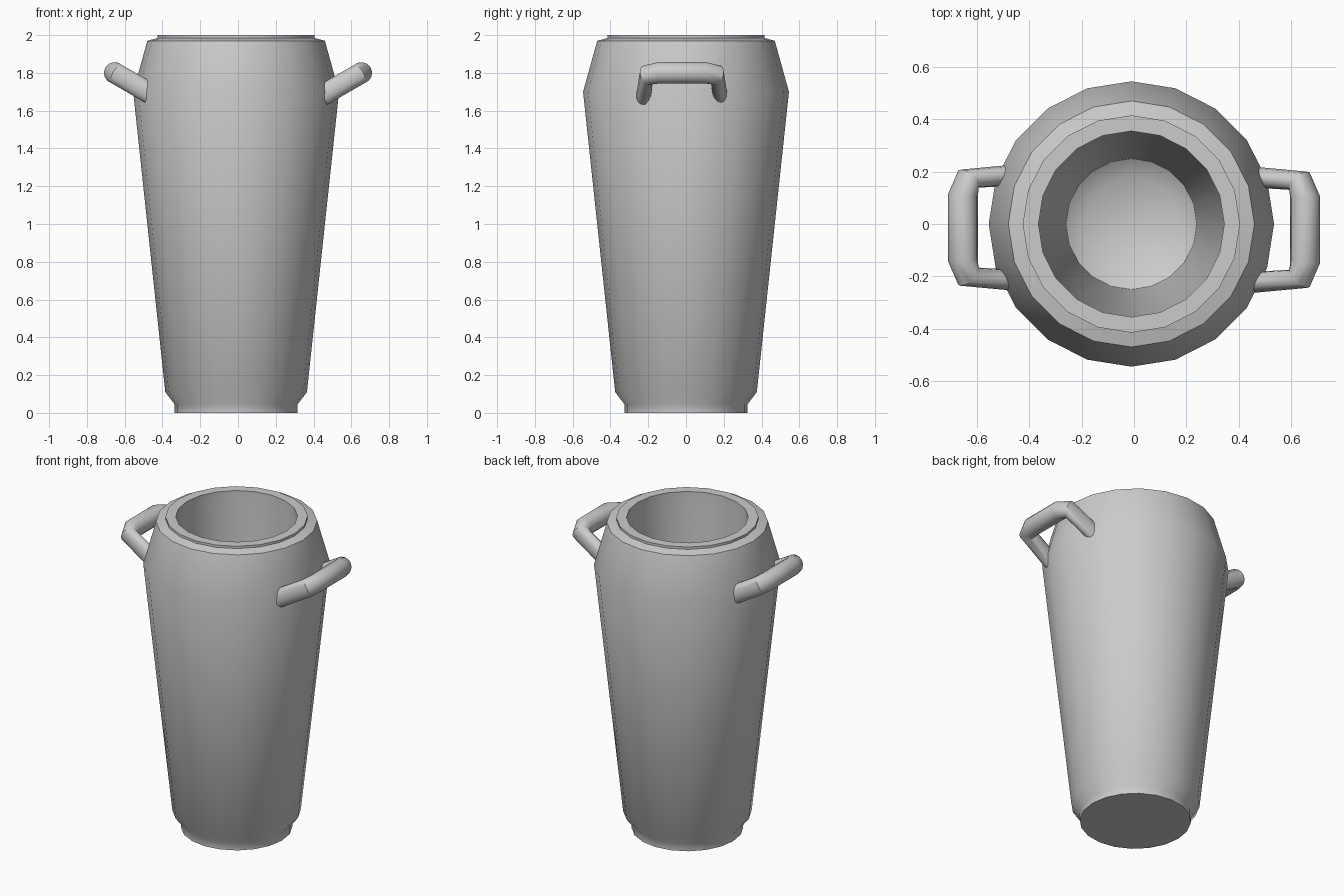
import bpy, bmesh, math
from mathutils import Vector

if "Cube" in bpy.data.objects:
    bpy.data.objects.remove(bpy.data.objects["Cube"])


def finish(bm, name):
    bmesh.ops.recalc_face_normals(bm, faces=bm.faces)
    mesh = bpy.data.meshes.new(name)
    bm.to_mesh(mesh)
    bm.free()
    obj = bpy.data.objects.new(name, mesh)
    bpy.context.collection.objects.link(obj)
    bpy.ops.object.select_all(action='DESELECT')
    obj.select_set(True)
    bpy.context.view_layer.objects.active = obj
    bpy.ops.object.shade_smooth_by_angle(angle=math.radians(42))
    return obj


def skin(rings, name):
    """Join successive rings of points with quads and cap both ends."""
    bm = bmesh.new()
    loops = [[bm.verts.new(p) for p in ring] for ring in rings]
    n = len(loops[0])
    for a, b in zip(loops, loops[1:]):
        for i in range(n):
            j = (i + 1) % n
            bm.faces.new((a[i], a[j], b[j], b[i]))
    bm.faces.new(loops[0])
    bm.faces.new(loops[-1])
    return finish(bm, name)


def circle(r, z, n=20):
    return [(-0.01 + r * math.cos(2 * math.pi * i / n),
             r * math.sin(2 * math.pi * i / n), z) for i in range(n)]


# Vase body: outer wall, stepped rim, then hollow inside
profile = [(0.325, 0), (0.325, 0.045), (0.375, 0.11), (0.545, 1.70),
           (0.47, 1.97), (0.415, 1.985), (0.415, 2.0), (0.355, 2.0),
           (0.355, 1.93), (0.25, 0.16), (0.18, 0.11)]
skin([circle(r, z) for r, z in profile], "vase_body")


# Handles: oval rings between outer and inner outline, tilted up 30 degrees
# each pair: (outer u, outer y), (inner u, inner y), u runs outward along the tilt
half = [((-0.24, 0.242), (-0.24, 0.162)),
        ((0.01, 0.222), (-0.057, 0.152)),
        ((0.057, 0.13), (-0.057, 0.12))]
outline = half + [((a[0], -a[1]), (b[0], -b[1])) for a, b in reversed(half)]
tilt = math.radians(30)


def handle(side, y_mid, name, n=14):
    along = Vector((side * math.cos(tilt), 0, math.sin(tilt)))
    normal = Vector((-side * math.sin(tilt), 0, math.cos(tilt)))
    centre = Vector((side * 0.653, y_mid, 1.80))
    rings = []
    for o, i in outline:
        outer = centre + along * o[0] + Vector((0, o[1], 0))
        inner = centre + along * i[0] + Vector((0, i[1], 0))
        mid, arm = (outer + inner) / 2, (outer - inner) / 2
        rings.append([mid + arm * math.cos(t) + normal * 0.057 * math.sin(t)
                      for t in (2 * math.pi * k / n for k in range(n))])
    skin(rings, name)


handle(1, -0.022, "right_handle")
handle(-1, -0.014, "left_handle")
